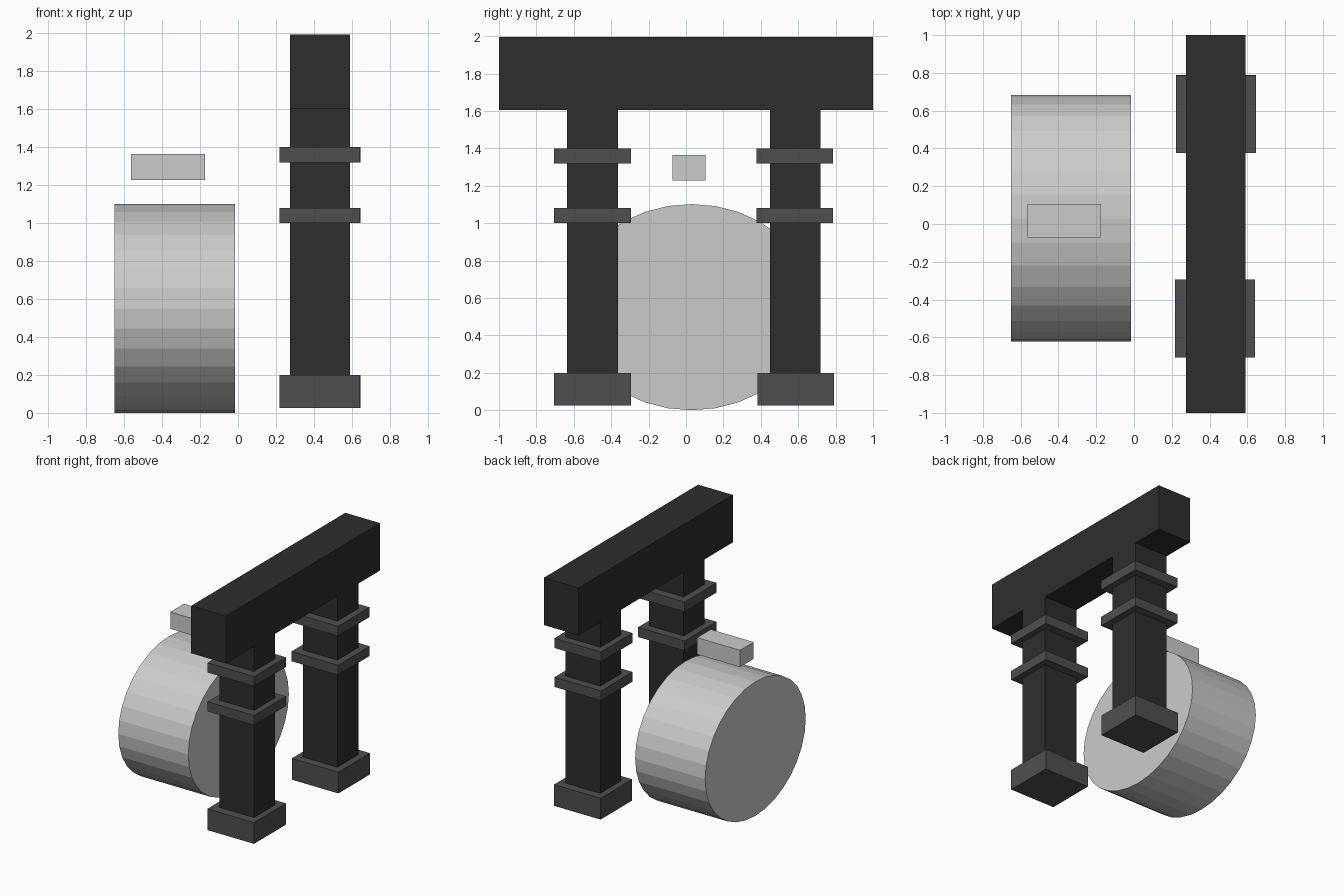
import bpy
import math

if "Cube" in bpy.data.objects:
    bpy.data.objects.remove(bpy.data.objects["Cube"])


def material(name, value):
    mat = bpy.data.materials.new(name)
    mat.diffuse_color = (value, value, value, 1.0)
    mat.use_nodes = True
    mat.node_tree.nodes["Principled BSDF"].inputs["Base Color"].default_value = mat.diffuse_color
    return mat


def box(name, x, y, z, mat=None):
    """Box from (min, max) ranges on each axis."""
    centre = [(a + b) / 2 for a, b in (x, y, z)]
    bpy.ops.mesh.primitive_cube_add(size=1, location=centre)
    obj = bpy.context.object
    obj.name = name
    obj.scale = [b - a for a, b in (x, y, z)]
    bpy.ops.object.transform_apply(location=False, rotation=False, scale=True)
    if mat:
        obj.data.materials.append(mat)
    return obj


black = material("black", 0.027)
charcoal = material("charcoal", 0.078)

# Overhead beam
BEAM_X = (0.275, 0.59)
box("beam", BEAM_X, (-1.0, 1.0), (1.605, 1.995), black)

# Two square columns, each with a plinth and two collars
for side, y, dx in (("near", -0.5, 0.0), ("far", 0.583, 0.005)):
    trim_x = (0.218 + dx, 0.641 + dx)
    box(side + "_column", BEAM_X, (y - 0.135, y + 0.137), (0.2, 1.605), black)
    shift = 0.005 if side == "far" else 0.0
    box(side + "_plinth", trim_x, (y - 0.207 + shift, y + 0.207), (0.025, 0.2), charcoal)
    for level, z in (("lower", 1.0), ("upper", 1.32)):
        box(f"{side}_{level}_collar", trim_x, (y - 0.207, y + 0.207 - shift),
            (z, z + 0.08), charcoal)

# Slightly flattened drum lying along x
bpy.ops.mesh.primitive_cylinder_add(vertices=32, radius=1, depth=0.636,
                                    location=(-0.334, 0.03, 0.551),
                                    rotation=(0, math.radians(90), 0))
drum = bpy.context.object
drum.name = "drum"
drum.scale = (0.551, 0.653, 1)
bpy.ops.object.transform_apply(location=False, rotation=True, scale=True)

# Small block floating above the drum
box("floating_block", (-0.565, -0.175), (-0.072, 0.105), (1.227, 1.365))
